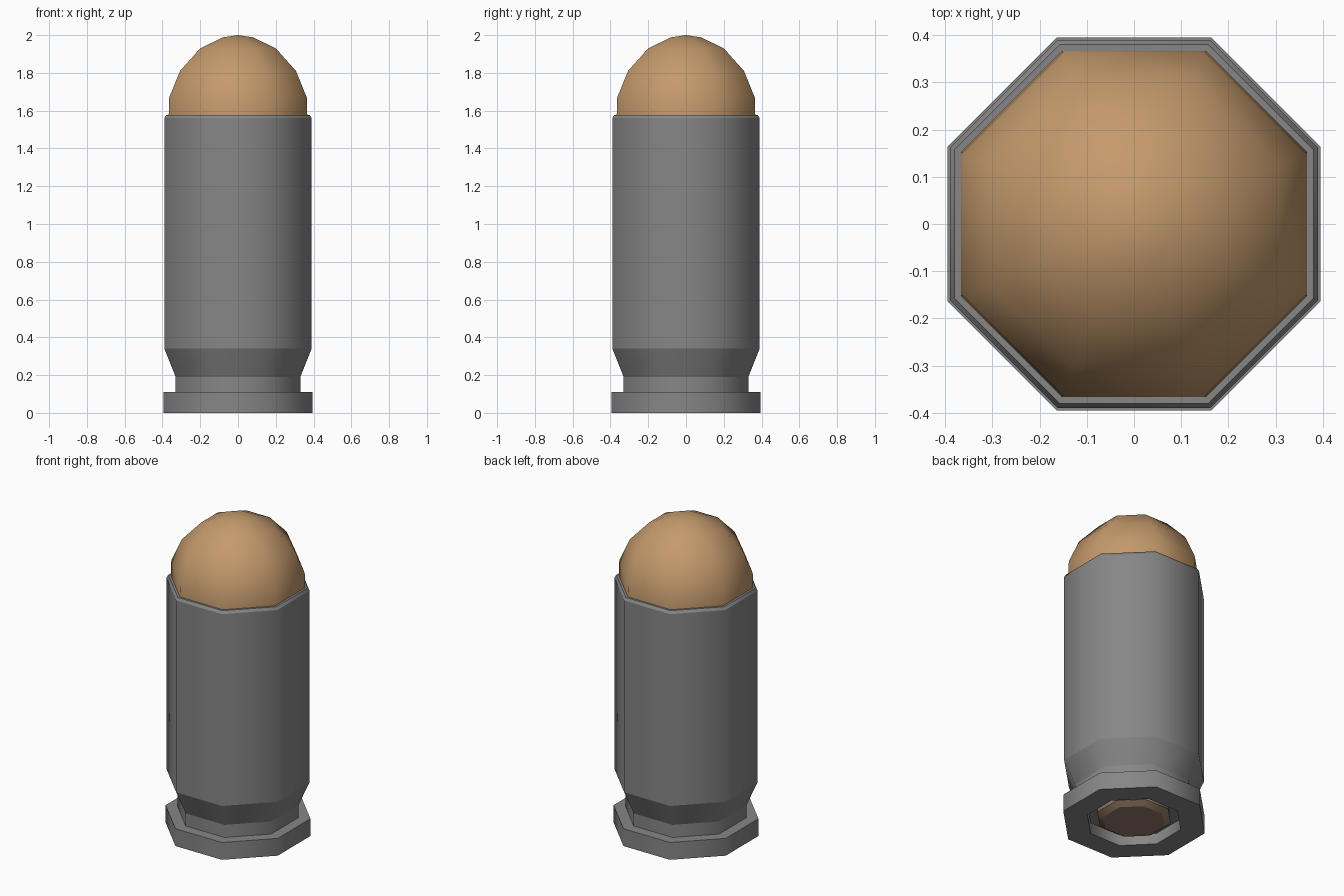
import bpy, bmesh, math

SIDES = 8

cube = bpy.data.objects.get("Cube")
if cube:
    bpy.data.objects.remove(cube, do_unlink=True)


def material(name, rgb):
    mat = bpy.data.materials.new(name)
    mat.use_nodes = True
    mat.diffuse_color = (*rgb, 1)
    mat.node_tree.nodes["Principled BSDF"].inputs["Base Color"].default_value = (*rgb, 1)
    return mat


def lathe(name, profile, mat, crisp_rings=True):
    """Turn (flat-side distance, height) points into an eight-sided solid."""
    bm = bmesh.new()
    rings = []
    for dist, z in profile:
        if dist == 0:
            rings.append([bm.verts.new((0, 0, z))] * SIDES)
            continue
        r = dist / math.cos(math.pi / SIDES)
        angles = [(i + 0.5) * math.tau / SIDES for i in range(SIDES)]
        rings.append([bm.verts.new((r * math.cos(a), r * math.sin(a), z)) for a in angles])
    for low, high in zip(rings, rings[1:]):
        for i in range(SIDES):
            j = (i + 1) % SIDES
            corners = list(dict.fromkeys((low[i], low[j], high[j], high[i])))
            bm.faces.new(corners)
    for f in bm.faces:
        f.smooth = True
    # Rings stay crisp while the sides blend around the axis
    if crisp_rings:
        for e in bm.edges:
            a, b = e.verts
            e.smooth = abs(a.co.z - b.co.z) > 1e-5 or a.co.xy.length * b.co.xy.length < 1e-6
    bmesh.ops.recalc_face_normals(bm, faces=bm.faces)
    mesh = bpy.data.meshes.new(name)
    bm.to_mesh(mesh)
    bm.free()
    mesh.materials.append(mat)
    obj = bpy.data.objects.new(name, mesh)
    bpy.context.collection.objects.link(obj)
    return obj


steel = material("grey steel", (0.24, 0.24, 0.24))
copper = material("copper", (0.55, 0.32, 0.15))
dull_brass = material("dull brown", (0.30, 0.20, 0.14))

# Casing: recessed base, rim, groove, taper, wall and chamfered mouth
lathe("casing", [
    (0, 0.07), (0.26, 0.07), (0.26, 0), (0.395, 0), (0.395, 0.11),
    (0.33, 0.11), (0.33, 0.19), (0.39, 0.34), (0.39, 1.56),
    (0.38, 1.577), (0.36, 1.577), (0.36, 1.5), (0, 1.5)], steel)

# Rounded tip seated in the mouth
lathe("bullet_tip", [
    (0.367, 1.57), (0.364, 1.67), (0.307, 1.81),
    (0.2, 1.93), (0.08, 1.988), (0, 2)], copper, crisp_rings=False)

# Primer cap inside the base recess
lathe("primer", [(0, 0.005), (0.17, 0.005), (0.205, 0.03), (0.205, 0.07), (0, 0.07)], dull_brass)
